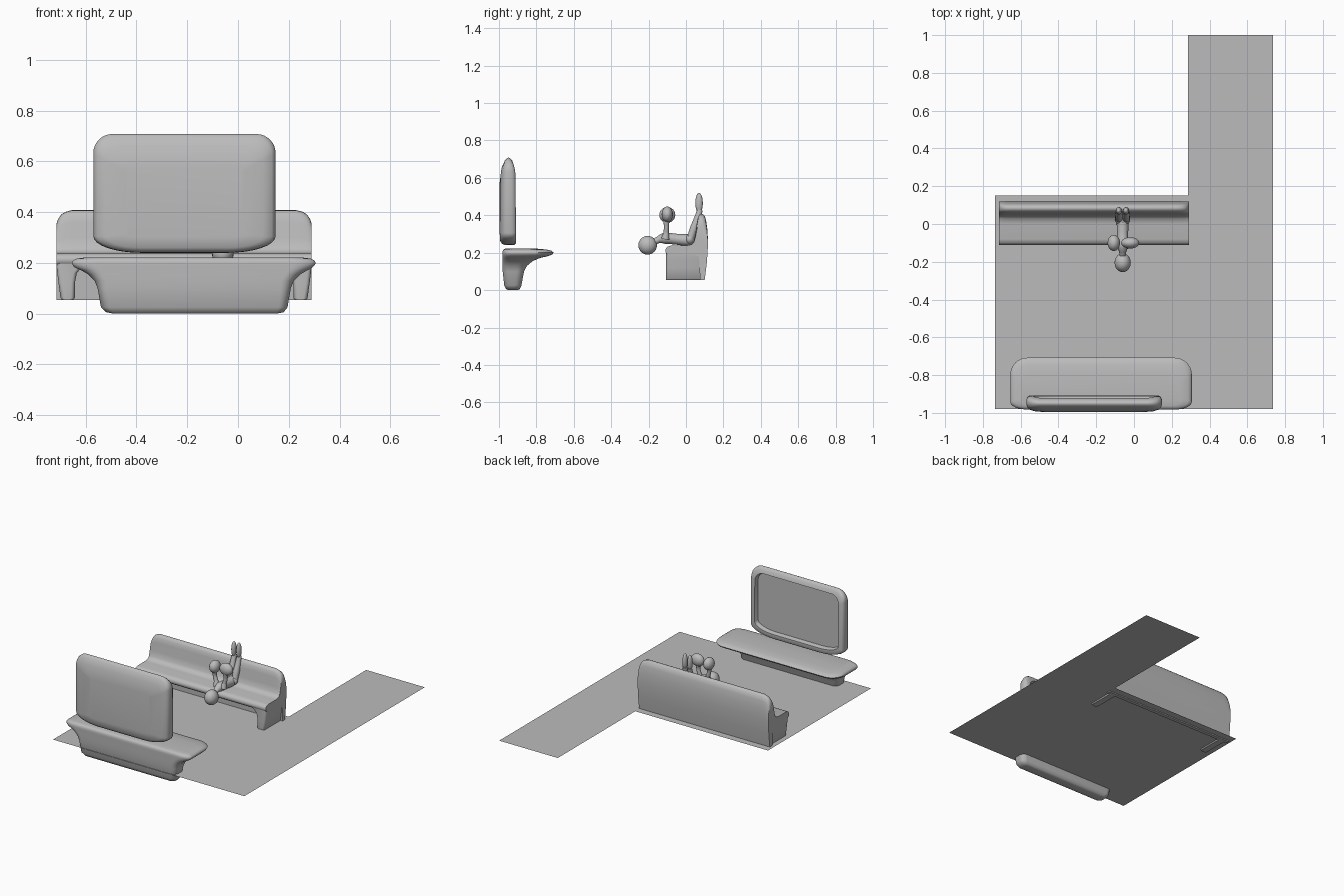
import bpy, bmesh, math
from mathutils import Vector

if "Cube" in bpy.data.objects:
    bpy.data.objects.remove(bpy.data.objects["Cube"])

grey = bpy.data.materials.new("plain grey")
grey.diffuse_color = (0.5, 0.5, 0.5, 1)
grey.use_nodes = True
grey.node_tree.nodes["Principled BSDF"].inputs["Base Color"].default_value = grey.diffuse_color


def finish(name, bm, angle=40):
    bmesh.ops.recalc_face_normals(bm, faces=bm.faces)
    me = bpy.data.meshes.new(name)
    bm.to_mesh(me)
    bm.free()
    me.materials.append(grey)
    me.shade_smooth()
    me.set_sharp_from_angle(angle=math.radians(angle))
    ob = bpy.data.objects.new(name, me)
    bpy.context.collection.objects.link(ob)
    return ob


def rounded(a0, a1, b0, b1, lo, hi, n=8):
    """Rounded rectangle; lo / hi are the (a, b) corner radii at b0 / b1."""
    pts = []
    corners = [(a1, b0, -1, 1, lo, 270), (a1, b1, -1, -1, hi, 0),
               (a0, b1, 1, -1, hi, 90), (a0, b0, 1, 1, lo, 180)]
    for a, b, sa, sb, (ra, rb), start in corners:
        for i in range(n + 1):
            t = math.radians(start + 90 * i / n)
            pts.append((a + sa * ra + ra * math.cos(t), b + sb * rb + rb * math.sin(t)))
    return pts


def loft(name, rings, angle=40):
    """Skin a list of equal-length closed rings and cap both ends."""
    bm = bmesh.new()
    loops = [[bm.verts.new(p) for p in r] for r in rings]
    for p, q in zip(loops, loops[1:]):
        for i in range(len(p)):
            j = (i + 1) % len(p)
            bm.faces.new((p[i], p[j], q[j], q[i]))
    bm.faces.new(loops[0])
    bm.faces.new(loops[-1])
    return finish(name, bm, angle)


def tube(name, pts):
    """Smooth limb through (x, y, z, radius) points."""
    cu = bpy.data.curves.new(name, 'CURVE')
    cu.dimensions = '3D'
    cu.bevel_depth = 1
    cu.bevel_resolution = 4
    cu.resolution_u = 6
    cu.use_fill_caps = True
    sp = cu.splines.new('BEZIER')
    sp.bezier_points.add(len(pts) - 1)
    for bp, (x, y, z, r) in zip(sp.bezier_points, pts):
        bp.co = (x, y, z)
        bp.radius = r
        bp.handle_left_type = bp.handle_right_type = 'AUTO'
    cu.materials.append(grey)
    ob = bpy.data.objects.new(name, cu)
    bpy.context.collection.objects.link(ob)
    return ob


def ball(name, c, r):
    bm = bmesh.new()
    bmesh.ops.create_uvsphere(bm, u_segments=20, v_segments=12, radius=1)
    for v in bm.verts:
        v.co = Vector((c[0] + v.co.x * r[0], c[1] + v.co.y * r[1], c[2] + v.co.z * r[2]))
    return finish(name, bm, 180)


# L-shaped floor
bm = bmesh.new()
outline = [(-.735, -.98), (.735, -.98), (.735, 1), (.285, 1), (.285, .15), (-.735, .15)]
bm.faces.new([bm.verts.new((x, y, .062)) for x, y in outline])
finish("floor", bm)

# Bench: seat, backrest and rear panel as one profile, rounded off at the ends
profile = [(.075, .055), (.1, .055), (.112, .15), (.118, .25), (.115, .32), (.108, .37),
           (.1, .398), (.088, .408), (.075, .406), (.064, .39), (.058, .36), (.05, .3),
           (.042, .262), (.03, .245), (0, .238), (-.08, .238), (-.1, .232), (-.11, .218),
           (-.108, .2), (-.095, .19), (.05, .19), (.07, .18)]
rings = []
ends = [(0, .68), (.006, .79), (.018, .9), (.035, .96), (.06, 1)]
stations = [(-.715 + d, k) for d, k in ends] + [(.29 - d, k) for d, k in reversed(ends)]
for x, k in stations:
    rings.append([(x, y, .24 + (z - .24) * k if z > .24 else z) for y, z in profile])
loft("bench_seat_and_back", rings, 50)

# Bench end legs, flaring into the seat
for name, outer, s in (("bench_left_leg", -.715, 1), ("bench_right_leg", .29, -1)):
    rings = []
    for z, o, w in [(.055, .022, .065), (.062, .016, .072), (.12, .008, .072),
                    (.16, .003, .08), (.185, 0, .1), (.21, 0, .13)]:
        a, b = sorted((outer + s * o, outer + s * w))
        rings.append([(x, y, z) for x, y in
                      rounded(a, b, -.106, .1, (.015, .015), (.015, .01), 4)])
    loft(name, rings)

# Desk: pedestal flaring into a thin rounded top
rings = []
for z, x0, x1, y0, y1, r in [
        (0, -.49, .15, -.95, -.9, .02), (.006, -.52, .18, -.963, -.888, .03),
        (.025, -.54, .195, -.972, -.88, .035), (.1, -.553, .208, -.98, -.866, .04),
        (.13, -.565, .22, -.982, -.85, .05), (.155, -.59, .245, -.982, -.82, .06),
        (.172, -.62, .275, -.982, -.78, .075), (.182, -.643, .293, -.982, -.735, .085),
        (.192, -.652, .303, -.982, -.714, .09), (.201, -.655, .306, -.982, -.708, .09),
        (.21, -.65, .301, -.98, -.718, .09), (.217, -.635, .286, -.975, -.745, .08),
        (.222, -.6, .25, -.965, -.8, .06)]:
    rr = min(r, (y1 - y0) * .48)
    rings.append([(x, y, z) for x, y in rounded(x0, x1, y0, y1, (rr, min(rr, .04)), (rr, rr))])
loft("desk", rings, 50)

# Display: bulging shell facing outward, recessed panel facing the bench
rings = []
for inset, low, y in [(.13, .06, -.996), (.05, .02, -.993), (.015, .006, -.982), (.004, .002, -.97),
                      (0, 0, -.95), (0, 0, -.93), (.006, .003, -.915), (.015, .01, -.909),
                      (.038, .035, -.91), (.044, .042, -.94)]:
    f = 1 - inset * 6 if inset < .1 else .2
    if y > -.92:
        f = max(f, .5)
    ring = []
    for x, z in rounded(-.57 + inset, .148 - inset, .24 + low, .708 - inset,
                        (.19 * f, .065 * f), (.075 * f, .075 * f)):
        t = math.sqrt(1 - .9 * min(1, max(0, (z - .57) / .138)) ** 2)
        ring.append((x, -.953 + (y + .953) * t, z))
    rings.append(ring)
loft("display", rings, 45)

# Reclining figure: head hanging over the seat edge, legs up the backrest
ball("figure_head", (-.06, -.205, .24), (.043, .05, .05))
tube("figure_torso", [(-.06, -.18, .25, .015), (-.06, -.15, .268, .018), (-.06, -.115, .277, .03),
                      (-.06, -.05, .272, .029), (-.06, .01, .268, .032), (-.06, .04, .272, .02)])
ball("figure_hips", (-.06, .02, .272), (.04, .028, .03))
for side, x in (("left", -.08), ("right", -.042)):
    tube(f"figure_{side}_leg", [(x, .022, .27, .019), (x, .042, .33, .021),
                                (x, .062, .385, .018), (x, .075, .43, .015)])
    ball(f"figure_{side}_foot", (x, .07, .465), (.016, .02, .055))
for side, x, hx in (("left", -.085, -.105), ("right", -.035, -.022)):
    tube(f"figure_{side}_arm", [(x, -.11, .275, .022), ((x + hx) / 2, -.106, .31, .014),
                                (hx, -.105, .345, .013), (hx, -.105, .385, .02)])
ball("figure_left_hand", (-.107, -.1, .402), (.033, .043, .042))
ball("figure_right_hand", (-.02, -.1, .405), (.048, .03, .042))
